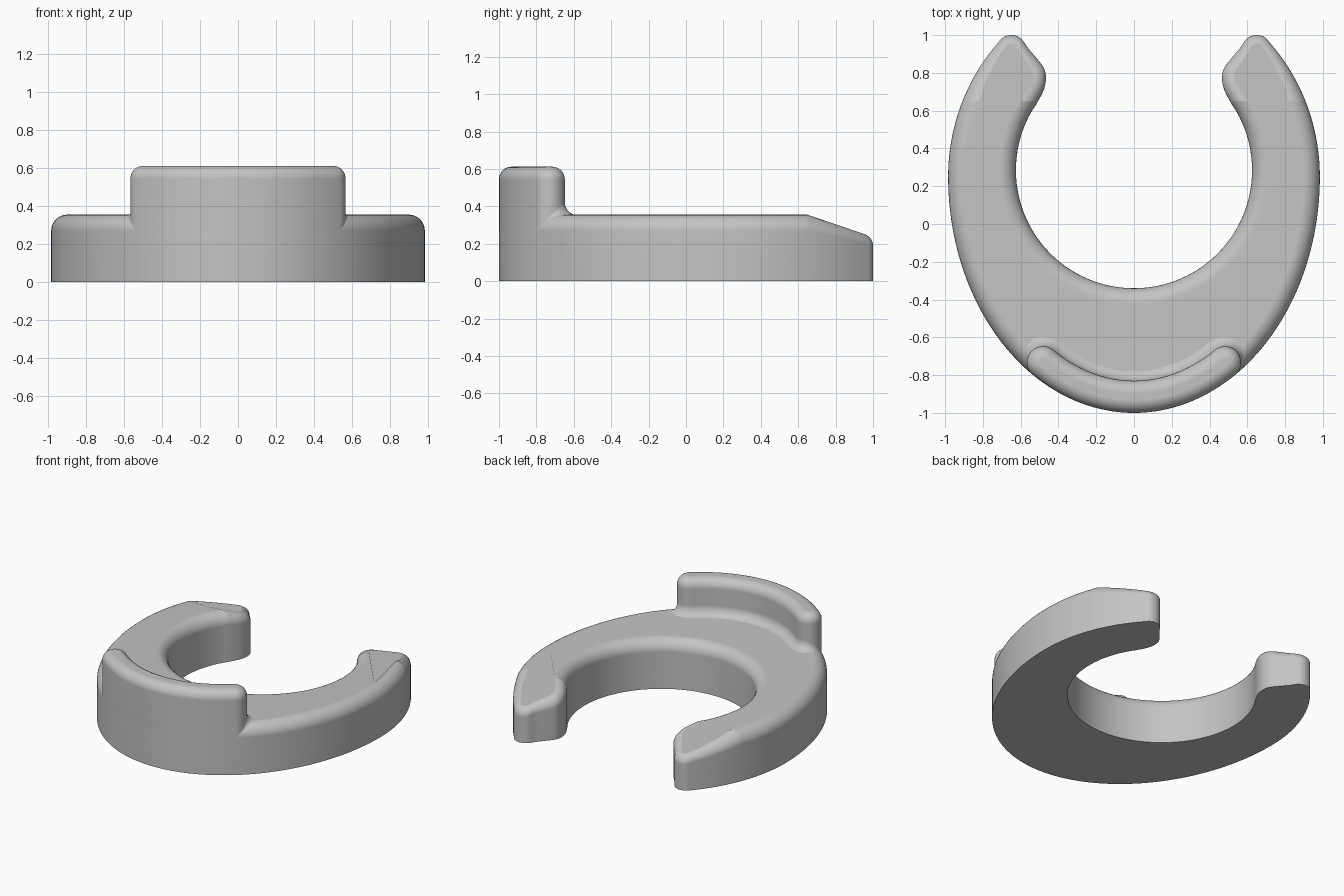
import bpy, bmesh, math
from mathutils import Vector

old = bpy.data.objects.get("Cube")
if old:
    bpy.data.objects.remove(old)

BASE_TOP, WALL_TOP = 0.355, 0.612
CY, A, B_FRONT, B_BACK = 0.25, 0.984, 1.25, 1.04   # egg-shaped outer rim
EDGE, FILLET, CAP = 0.085, 0.07, 0.085
STEPS = 8

grey = bpy.data.materials.new("plain grey")
grey.use_nodes = True
grey.diffuse_color = (0.55, 0.55, 0.55, 1)
grey.node_tree.nodes["Principled BSDF"].inputs["Base Color"].default_value = (0.55, 0.55, 0.55, 1)


def rim(t):
    """Point on the outer rim, t measured from +x."""
    b = B_BACK if t > 0 else B_FRONT
    return Vector((A * math.cos(t), CY + b * math.sin(t)))


def rim_normal(t):
    b = B_BACK if t > 0 else B_FRONT
    return Vector((math.cos(t) / A, math.sin(t) / b)).normalized()


def depth(p):
    """Approximate distance inside the outer rim."""
    b = B_BACK if p.y > CY else B_FRONT
    u, v = p.x / A, (p.y - CY) / b
    f = math.hypot(u, v)
    return max(0, (1 - f) * f / math.hypot(u / A, v / b))


def base_height(p):
    d = min(depth(p), EDGE)
    return BASE_TOP - EDGE + math.sqrt(EDGE ** 2 - (EDGE - d) ** 2)


def spline(pts, n=5):
    """Smooth path through the points, ends included."""
    ps = [Vector(p) for p in pts]
    ps = [2 * ps[0] - ps[1]] + ps + [2 * ps[-1] - ps[-2]]
    out = []
    for a, b, c, d in zip(ps, ps[1:], ps[2:], ps[3:]):
        for i in range(n):
            t = i / n
            out.append(0.5 * (2 * b + (c - a) * t + (2 * a - 5 * b + 4 * c - d) * t ** 2
                              + (3 * b - a - 3 * c + d) * t ** 3))
    return out + [ps[-2]]


def mirrored(half):
    """Close a half outline whose first and last points lie on x = 0."""
    return half + [Vector((-p.x, p.y)) for p in reversed(half[1:-1])]


def normals(loop):
    out = []
    for i, p in enumerate(loop):
        t = loop[(i + 1) % len(loop)] - loop[i - 1]
        out.append(Vector((t.y, -t.x)).normalized())
    return out


def loft(rings, cap_bottom=True):
    bm = bmesh.new()
    rows = [[bm.verts.new(p) for p in ring] for ring in rings]
    n = len(rows[0])
    for lo, hi in zip(rows, rows[1:]):
        for i in range(n):
            j = (i + 1) % n
            bm.faces.new((lo[i], lo[j], hi[j], hi[i]))
    bm.faces.new(rows[-1])
    if cap_bottom:
        bm.faces.new(rows[0][::-1])
    return bm


def finish(bm, name):
    mesh = bpy.data.meshes.new(name)
    bm.to_mesh(mesh)
    bm.free()
    obj = bpy.data.objects.new(name, mesh)
    bpy.context.collection.objects.link(obj)
    mesh.materials.append(grey)
    bpy.ops.object.select_all(action='DESELECT')
    obj.select_set(True)
    bpy.context.view_layer.objects.active = obj
    bpy.ops.object.shade_smooth_by_angle(angle=math.radians(17))
    mod = obj.modifiers.new("Even shading", 'WEIGHTED_NORMAL')
    mod.keep_sharp = True


def quarter(k):
    a = k / STEPS * math.pi / 2
    return math.sin(a), 1 - math.cos(a)


# Horseshoe base: outer rim, rounded tip with inner bump, then round opening
tip_t = math.acos(0.73 / A)
half = [rim(-math.pi / 2 + (tip_t + math.pi / 2) * i / 70) for i in range(70)]
half += spline([rim(tip_t), (0.69, 0.99), (0.64, 1.0), (0.596, 0.98), (0.56, 0.93),
                (0.512, 0.873), (0.477, 0.825), (0.466, 0.775), (0.476, 0.715),
                (0.508, 0.65), (0.545, 0.591)])
start = math.atan2(0.306, 0.545)
for i in range(1, 51):
    a = start - (start + math.pi / 2) * i / 50
    half.append(Vector((0.625 * math.cos(a), 0.285 + 0.625 * math.sin(a))))
outline = mirrored(half)
norms = normals(outline)
radii = [EDGE - 0.04 * min(1, max(0, (p.y - 0.65) / 0.3)) for p in outline]
rings = [[(p.x, p.y, 0) for p in outline]]
for k in range(STEPS + 1):
    rise, inset = quarter(k)
    rings.append([(*(p - q * r * inset), BASE_TOP - r + r * rise)
                  for p, q, r in zip(outline, norms, radii)])
base = loft(rings)

# Sloping tips
bmesh.ops.bisect_plane(base, geom=base.verts[:] + base.edges[:] + base.faces[:],
                       plane_co=(0, 0.65, 0), plane_no=(0, 1, 0), dist=1e-5)
for v in base.verts:
    if v.co.z > 0.1 and v.co.y > 0.65:
        v.co.z -= 0.34 * (v.co.y - 0.65)
finish(base, "horseshoe_base")

# Raised front wall with round ends, blended into the base
end_t = -math.acos(0.536 / A)
half = [rim(-math.pi / 2 + (end_t + math.pi / 2) * i / 30) for i in range(31)]
n_end = rim_normal(end_t)
centre = rim(end_t) - n_end * CAP
turn = math.atan2(n_end.y, n_end.x)
half += [centre + CAP * Vector((math.cos(turn + math.pi * i / 20), math.sin(turn + math.pi * i / 20)))
         for i in range(1, 20)]
for i in range(31):
    t = end_t + (-math.pi / 2 - end_t) * i / 30
    half.append(rim(t) - rim_normal(t) * 2 * CAP)
outline = mirrored(half)
norms = normals(outline)
spread = [FILLET * min(1, depth(p) / 0.12) for p in outline]
rings = []
for k in range(STEPS + 1):
    rise, shift = quarter(k)
    ring = []
    for p, q, f in zip(outline, norms, spread):
        pos = p + q * f * (1 - rise)
        ring.append((*pos, base_height(pos) + f * shift - 0.003))
    rings.append(ring)
TOP_R = 0.068
for k in range(STEPS + 1):
    rise, inset = quarter(k)
    rings.append([(*(p - q * TOP_R * inset), WALL_TOP - TOP_R + TOP_R * rise)
                  for p, q in zip(outline, norms)])
finish(loft(rings, cap_bottom=False), "front_wall")
